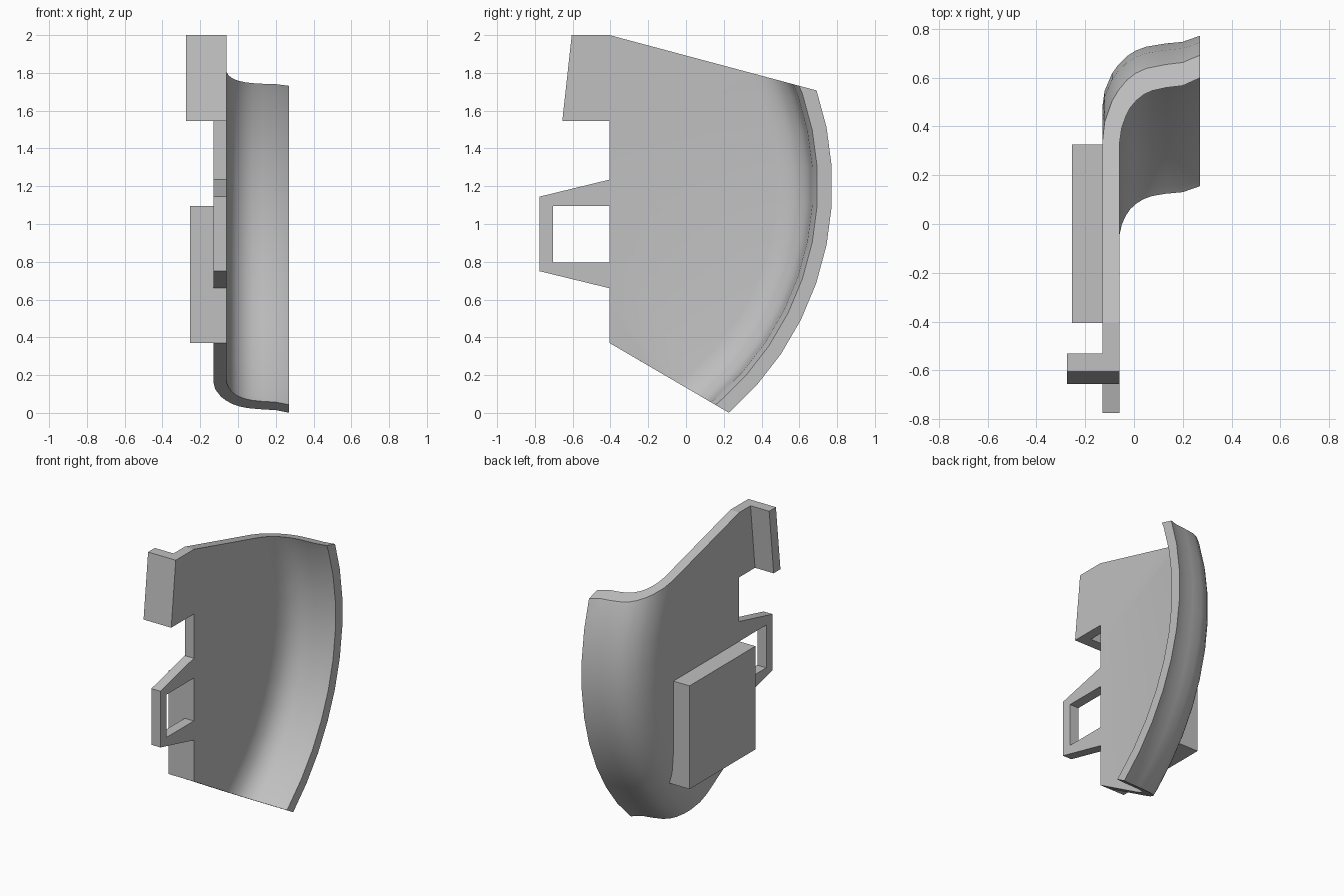
import bpy, bmesh, math
from mathutils import Vector

if "Cube" in bpy.data.objects:
    bpy.data.objects.remove(bpy.data.objects["Cube"])

grey = bpy.data.materials.new("plain grey")
grey.diffuse_color = (0.53, 0.53, 0.53, 1)
grey.use_nodes = True
grey.node_tree.nodes["Principled BSDF"].inputs["Base Color"].default_value = grey.diffuse_color

X0, X1 = -0.13, -0.06          # thickness range of the flat plate
CY, CZ = -0.81, 1.2            # centre of the curved rim


def finish(name, bm, smooth=False):
    bmesh.ops.recalc_face_normals(bm, faces=bm.faces)
    me = bpy.data.meshes.new(name)
    bm.to_mesh(me)
    bm.free()
    me.materials.append(grey)
    ob = bpy.data.objects.new(name, me)
    bpy.context.collection.objects.link(ob)
    if smooth:
        bpy.ops.object.select_all(action='DESELECT')
        ob.select_set(True)
        bpy.context.view_layer.objects.active = ob
        bpy.ops.object.shade_smooth_by_angle(angle=math.radians(30))
    return ob


def prism(name, outline, x0, x1):
    """Extrude a (y, z) outline along x."""
    bm = bmesh.new()
    face = bm.faces.new([bm.verts.new((x0, y, z)) for y, z in outline])
    ext = bmesh.ops.extrude_face_region(bm, geom=[face])
    verts = [g for g in ext["geom"] if isinstance(g, bmesh.types.BMVert)]
    bmesh.ops.translate(bm, verts=verts, vec=(x1 - x0, 0, 0))
    return finish(name, bm)


# Curved shell: (x, radius) section turned about the rim centre
section = [(X0, 0.05), (X0, 1.29), (-0.12, 1.36), (-0.09, 1.43), (-0.065, 1.465),
           (-0.03, 1.50), (0.005, 1.523), (0.05, 1.54), (0.13, 1.553), (0.20, 1.56), (0.27, 1.585),
           (0.27, 1.508), (0.20, 1.482), (0.13, 1.475), (0.075, 1.465), (0.04, 1.452),
           (0.01, 1.432), (-0.015, 1.408), (-0.033, 1.38), (-0.05, 1.34), (X1, 1.29), (X1, 0.05)]
STEP = 7.57
bm = bmesh.new()
rings = []
for i in range(-3, 16):
    a = math.radians(-49.2 + STEP * i)
    rings.append([bm.verts.new((x, CY + r * math.cos(a), CZ + r * math.sin(a)))
                  for x, r in section])
n = len(section)
for p, q in zip(rings, rings[1:]):
    for k in range(n):
        m = (k + 1) % n
        bm.faces.new((p[k], p[m], q[m], q[k]))
bm.faces.new(rings[0])
bm.faces.new(rings[-1])

# Trim to the straight front, top and bottom edges
for co, normal in [((0, -0.405, 0), (0, -1, 0)),
                   ((0, -0.405, 2.0), (0, 0.29, 1.085)),
                   ((0, -0.405, 0.37), (0, -0.365, -0.625))]:
    cut = bmesh.ops.bisect_plane(bm, geom=bm.verts[:] + bm.edges[:] + bm.faces[:],
                                 plane_co=Vector(co), plane_no=Vector(normal), clear_outer=True)
    edges = [g for g in cut["geom_cut"] if isinstance(g, bmesh.types.BMEdge)]
    bmesh.ops.holes_fill(bm, edges=edges, sides=0)
finish("curved_shell", bm, smooth=True)

# Upper tab with its bent end wall
prism("upper_tab", [(-0.405, 2), (-0.605, 2), (-0.655, 1.545), (-0.405, 1.545)], X0, X1)
prism("tab_end_wall", [(-0.53, 2), (-0.605, 2), (-0.655, 1.545), (-0.58, 1.545)], -0.275, X0)

# Open strap loop
prism("strap_loop", [(-0.405, 1.235), (-0.775, 1.145), (-0.775, 0.75), (-0.405, 0.66),
                     (-0.405, 0.795), (-0.705, 0.795), (-0.705, 1.095), (-0.405, 1.095)], X0, X1)

# Thick pad on the outer side
prism("side_pad", [(-0.405, 0.37), (0.325, 0.37), (0.325, 1.095), (-0.405, 1.095)], -0.255, -0.10)
